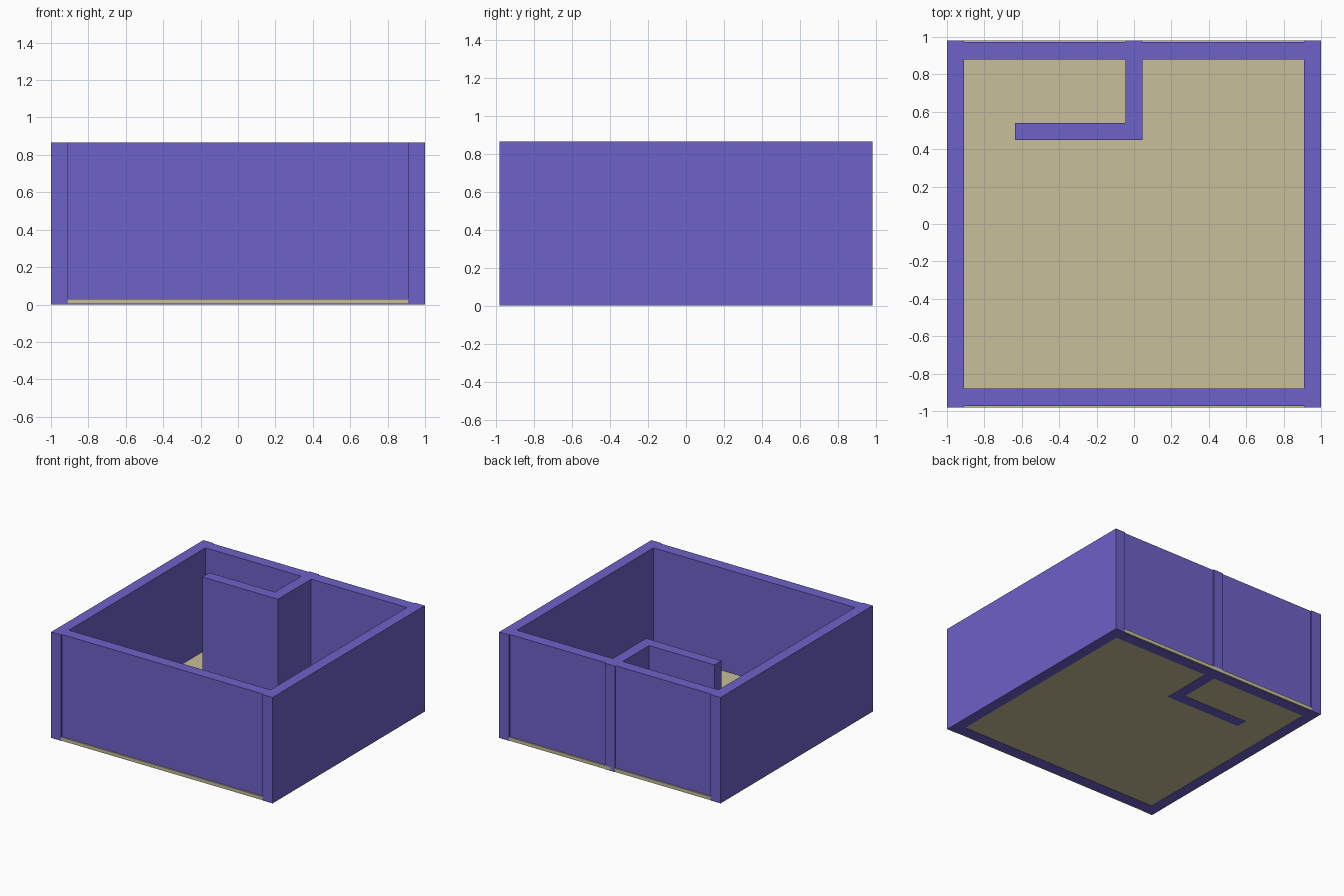
import bpy

if "Cube" in bpy.data.objects:
    bpy.data.objects.remove(bpy.data.objects["Cube"])

HEIGHT = 0.865       # wall height
X_IN = 0.91          # inner face of side walls
Y_END = 0.982        # half depth of the room
Y_OUT, Y_IN = 0.972, 0.88   # faces of front and back walls
T = 0.045            # half thickness of partitions


def material(name, color):
    mat = bpy.data.materials.new(name)
    mat.diffuse_color = color
    mat.use_nodes = True
    mat.node_tree.nodes["Principled BSDF"].inputs["Base Color"].default_value = mat.diffuse_color
    return mat


def box(name, x, y, z, mat):
    """Box spanning the given (min, max) ranges."""
    bpy.ops.mesh.primitive_cube_add(size=1)
    ob = bpy.context.object
    ob.name = name
    ob.location = [(a + b) / 2 for a, b in (x, y, z)]
    ob.scale = [b - a for a, b in (x, y, z)]
    bpy.ops.object.transform_apply(location=True, rotation=False, scale=True)
    ob.data.materials.append(mat)
    return ob


wall_mat = material("wall_purple", (0.155, 0.12, 0.58, 1))
floor_mat = material("floor_beige", (0.58, 0.52, 0.32, 1))
full = (0, HEIGHT)

# Floor slab, showing slightly past the front and back walls
box("floor", (-X_IN, X_IN), (-Y_END, Y_END), (0.002, 0.03), floor_mat)

# Outer walls
box("left_wall", (-1, -X_IN), (-Y_END, Y_END), full, wall_mat)
box("right_wall", (X_IN, 1), (-Y_END, Y_END), full, wall_mat)
box("front_wall", (-X_IN, X_IN), (-Y_OUT, -Y_IN), full, wall_mat)
box("back_wall_left", (-X_IN, -T), (Y_IN, Y_OUT), full, wall_mat)
box("back_wall_right", (T, X_IN), (Y_IN, Y_OUT), full, wall_mat)

# L-shaped inner partition
box("partition_wall", (-T, T), (0.45, Y_END), full, wall_mat)
box("partition_return", (-0.635, -T), (0.45, 0.54), full, wall_mat)
